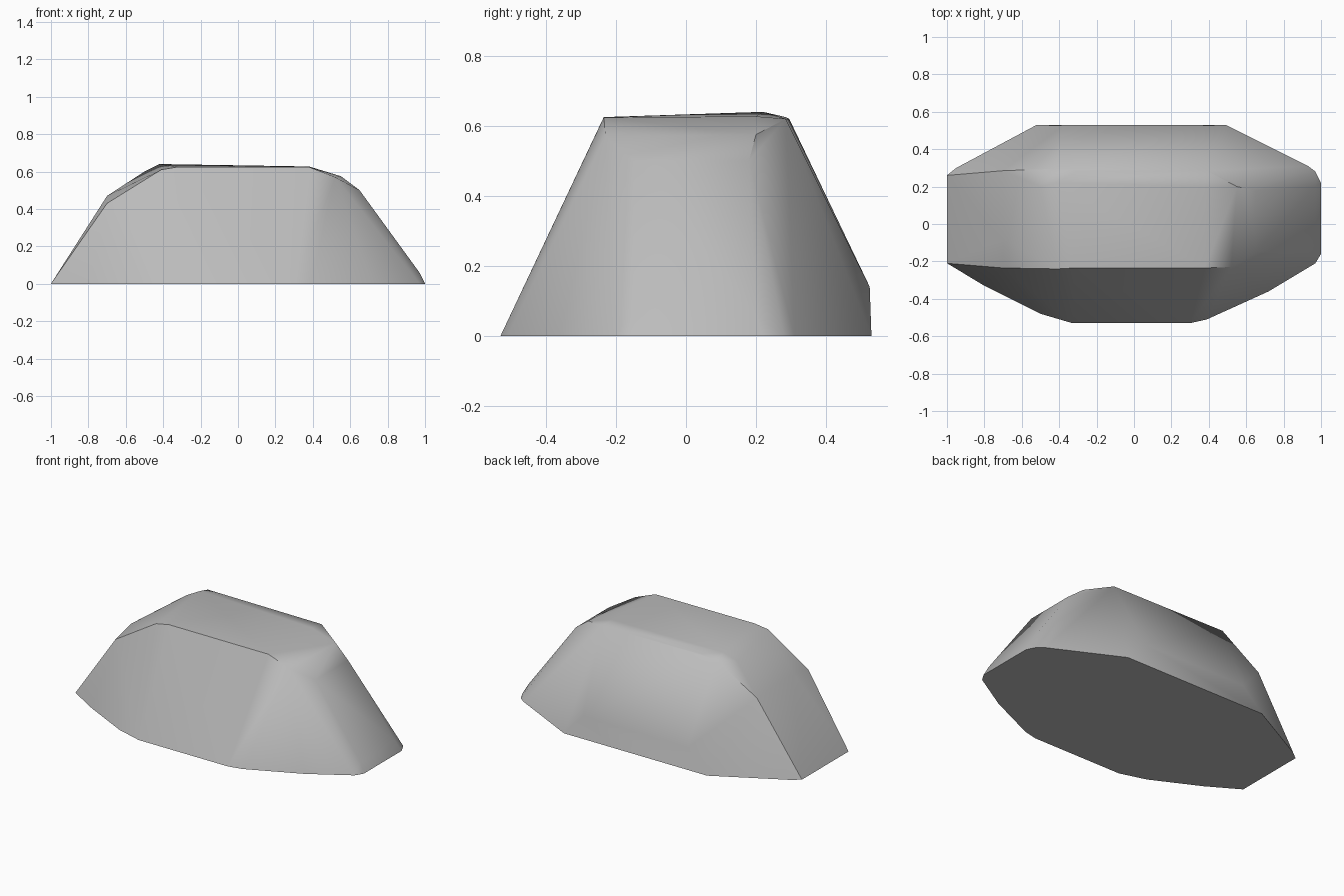
import bpy
import bmesh
import math

# Remove the default object
default_cube = bpy.data.objects.get("Cube")
if default_cube:
    bpy.data.objects.remove(default_cube, do_unlink=True)


def make_material(name, color):
    material = bpy.data.materials.new(name)
    material.use_nodes = True
    material.diffuse_color = color
    shader = material.node_tree.nodes["Principled BSDF"]
    shader.inputs["Base Color"].default_value = color
    return material


def make_hull(name, points, material):
    """Wrap a convex skin around the points and merge its flat regions."""
    mesh = bpy.data.meshes.new(name)
    bm = bmesh.new()
    for point in points:
        bm.verts.new(point)
    result = bmesh.ops.convex_hull(bm, input=bm.verts)
    unused = {g for g in result["geom_interior"] + result["geom_unused"]
              if isinstance(g, bmesh.types.BMVert) and g.is_valid}
    bmesh.ops.delete(bm, geom=list(unused), context="VERTS")
    bmesh.ops.dissolve_limit(bm, angle_limit=math.radians(1),
                             verts=bm.verts, edges=bm.edges)
    bmesh.ops.recalc_face_normals(bm, faces=bm.faces)
    bm.to_mesh(mesh)
    bm.free()
    mesh.materials.append(material)
    obj = bpy.data.objects.new(name, mesh)
    bpy.context.collection.objects.link(obj)
    return obj


# Footprint on the ground, counter-clockwise from the left rear corner
footprint = [
    (1, .22), (.97, .28), (.93, .31), (.49, .53), (-.52, .53), (-.95, .3),
    (-1, .26), (-1, -.21), (-.8, -.33), (-.5, -.48), (-.33, -.53),
    (.3, -.53), (.39, -.51), (.72, -.36), (.97, -.21), (1, -.16),
]

# Low steep step along the rear and the left end
lower_step = [(-.38, .525, .14), (.36, .525, .14), (.97, .2, .06), (.97, -.15, .06)]

# Sloping shoulders at both ends
shoulders = [
    (-.7, .285, .45), (-.7, -.08, .47), (-.7, -.235, .43), (-.5, -.24, .55),
    (-.5, .2, .6), (.55, .2, .575), (.65, .18, .5), (.65, -.15, .5),
    (.52, -.23, .57),
]

# Nearly flat crown
crown = [
    (-.42, .22, .64), (-.42, .295, .62), (-.3, .285, .625), (.39, .285, .62),
    (.38, .2, .627), (.38, -.235, .624), (-.32, -.235, .625), (-.41, -.24, .61),
]

stone = make_material("stone grey", (.5, .5, .5, 1))
base = [(x, y, 0) for x, y in footprint]
rock = make_hull("rock", base + lower_step + shoulders + crown, stone)

# Soft facets with crisp main ridges
bpy.ops.object.select_all(action="DESELECT")
rock.select_set(True)
bpy.context.view_layer.objects.active = rock
bpy.ops.object.shade_smooth_by_angle(angle=math.radians(45))
